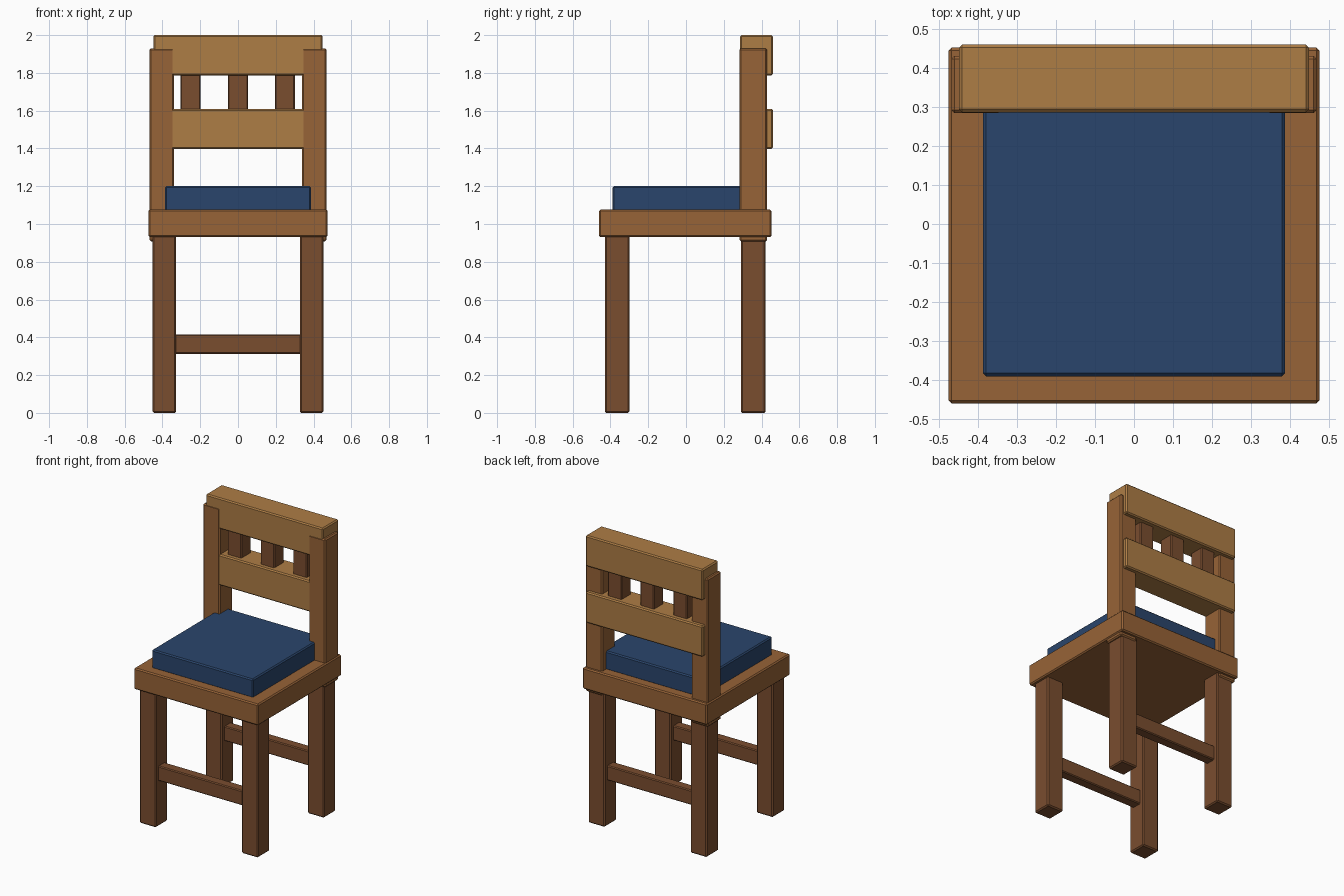
import bpy

if "Cube" in bpy.data.objects:
    bpy.data.objects.remove(bpy.data.objects["Cube"])


def material(name, rgb):
    m = bpy.data.materials.new(name)
    m.diffuse_color = (*rgb, 1)
    m.use_nodes = True
    m.node_tree.nodes["Principled BSDF"].inputs["Base Color"].default_value = m.diffuse_color
    return m


DARK = material("dark_wood", (0.195, 0.075, 0.028))
MID = material("mid_wood", (0.31, 0.125, 0.038))
LIGHT = material("light_wood", (0.42, 0.205, 0.06))
BLUE = material("blue_fabric", (0.023, 0.06, 0.15))


def box(name, x, y, z, mat, bevel=0.008):
    """Chamfered box from (min, max) ranges."""
    ranges = (x, y, z)
    bpy.ops.mesh.primitive_cube_add(size=1, location=[(a + b) / 2 for a, b in ranges])
    ob = bpy.context.object
    ob.name = name
    ob.scale = [b - a for a, b in ranges]
    bpy.ops.object.transform_apply(location=False, rotation=False, scale=True)
    ob.data.materials.append(mat)
    mod = ob.modifiers.new("chamfer", 'BEVEL')
    mod.width = bevel
    mod.segments = 1
    return ob


# Seat and cushion
box("seat", (-0.475, 0.475), (-0.46, 0.452), (0.93, 1.077), MID)
box("cushion", (-0.387, 0.387), (-0.39, 0.385), (1.07, 1.2), BLUE)

# Legs and back posts, left and right
for side, s in (("left", -1), ("right", 1)):
    leg_x = sorted((s * 0.327, s * 0.453))
    post_x = sorted((s * 0.34, s * 0.468))
    box(f"front_leg_{side}", leg_x, (-0.43, -0.3), (0, 0.94), DARK)
    box(f"back_leg_{side}", leg_x, (0.29, 0.422), (0, 0.94), DARK)
    box(f"back_post_{side}", post_x, (0.284, 0.43), (0.907, 1.93), MID)

# Stretchers between the legs
for name, y in (("front_stretcher", -0.365), ("back_stretcher", 0.356)):
    box(name, (-0.335, 0.335), (y - 0.035, y + 0.035), (0.313, 0.415), DARK, 0.006)

# Back rails
box("top_rail", (-0.448, 0.448), (0.286, 0.46), (1.787, 2.0), LIGHT)
box("lower_rail", (-0.448, 0.448), (0.286, 0.46), (1.397, 1.61), LIGHT)

# Spindles between the rails
for i, x in enumerate((-0.252, 0, 0.248)):
    box(f"spindle_{i + 1}", (x - 0.053, x + 0.053), (0.32, 0.425), (1.6, 1.797), DARK, 0.006)
